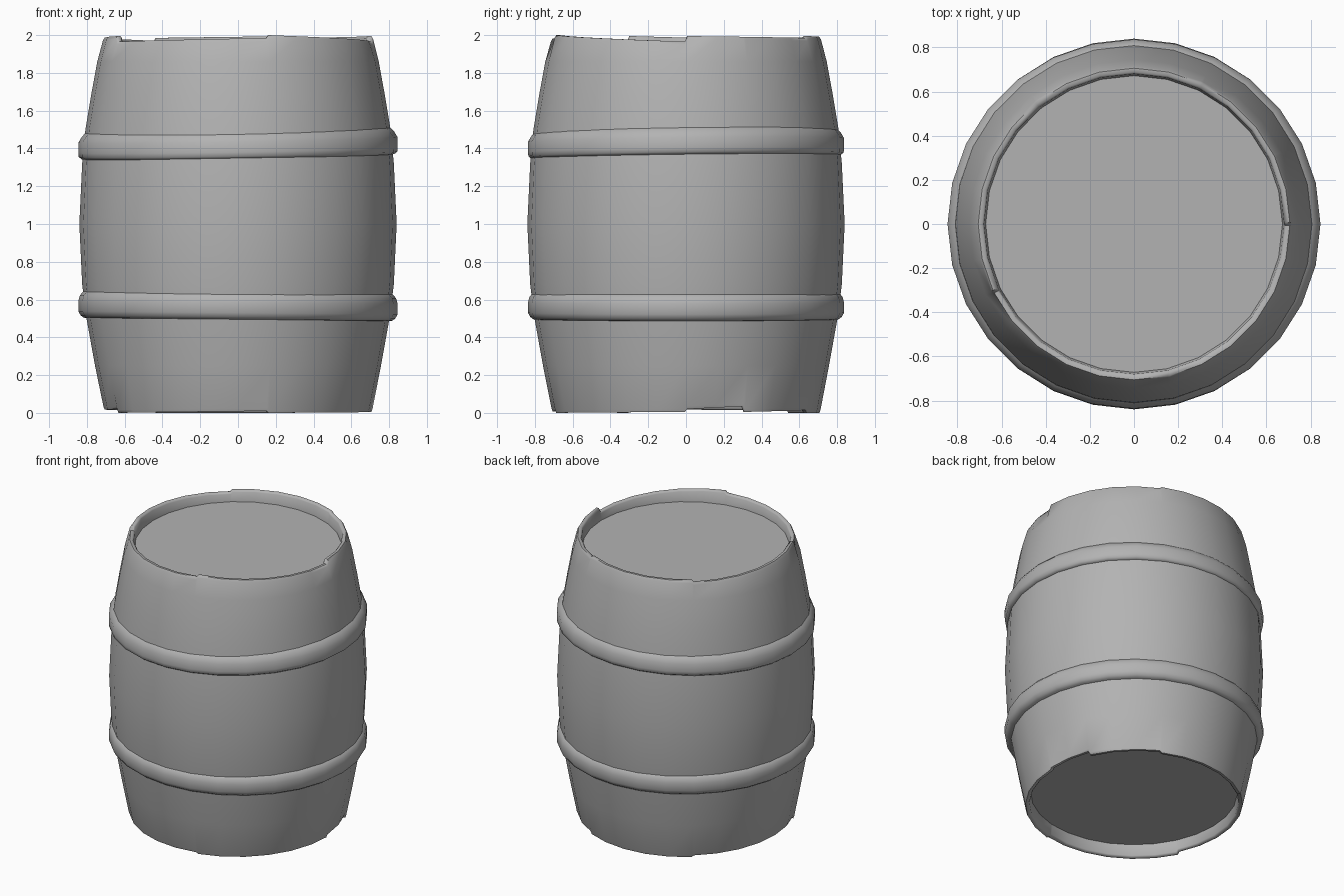
import bpy, bmesh
from math import cos, sin, radians

if "Cube" in bpy.data.objects:
    bpy.data.objects.remove(bpy.data.objects["Cube"])

SIDES = 28
STEP = 360 / SIDES

grey = bpy.data.materials.new("dark_grey")
grey.diffuse_color = (0.45, 0.45, 0.45, 1)
grey.use_nodes = True
grey.node_tree.nodes["Principled BSDF"].inputs["Base Color"].default_value = grey.diffuse_color


def make_object(name, bm, angle):
    bmesh.ops.recalc_face_normals(bm, faces=bm.faces[:])
    mesh = bpy.data.meshes.new(name)
    bm.to_mesh(mesh)
    bm.free()
    mesh.materials.append(grey)
    obj = bpy.data.objects.new(name, mesh)
    bpy.context.collection.objects.link(obj)
    bpy.ops.object.select_all(action='DESELECT')
    obj.select_set(True)
    bpy.context.view_layer.objects.active = obj
    bpy.ops.object.shade_smooth_by_angle(angle=radians(angle))
    return obj


def rim_height(steps, i):
    """Height of a worn edge at side i: straight ramps between sudden steps."""
    i %= SIDES
    ring = [(steps[-1][0] - SIDES,) + steps[-1][1:]] + steps + \
           [(steps[0][0] + SIDES,) + steps[0][1:]]
    for (i0, _, z0), (i1, z1, _) in zip(ring, ring[1:]):
        if i0 <= i < i1:
            return z0 + (z1 - z0) * (i - i0) / (i1 - i0)


def skin(bm, columns, closed):
    """Bridge neighbouring columns of vertices all the way round."""
    n = len(columns[0])
    for c, d in zip(columns, columns[1:] + columns[:1]):
        for k in range(n if closed else n - 1):
            m = (k + 1) % n
            bm.faces.new((c[k], d[k], d[m], c[m]))


# Worn steps of the two rims: side index, height before, height after
top_steps = [(0, 1.965, 1.995), (5, 1.985, 1.995), (10, 1.985, 1.97),
             (16, 1.995, 1.965), (22, 1.985, 2.0)]
base_steps = [(0, 0.005, 0.02), (2, 0.035, 0.005), (5, 0.015, 0.0),
              (10, 0.0, 0.012), (16, 0.02, 0.0), (22, 0.01, 0.0)]
stepped = {s[0] for s in top_steps + base_steps}
places = []                      # a stepped side gets two rim columns
for i in range(SIDES):
    places += [(i, -0.04), (i, 0.04)] if i in stepped else [(i, 0)]

# Barrel body with recessed lids
bm = bmesh.new()
columns = []
for i, d in places:
    zb, zt = rim_height(base_steps, i + d), rim_height(top_steps, i + d)
    profile = [(0.672, 0.09), (0.68, zb + 0.01), (0.688, zb), (0.706, zb),
               (0.712, zb + 0.015), (0.757, 0.25), (0.802, 0.5),
               (0.825, 0.68), (0.84, 1.0), (0.825, 1.32), (0.808, 1.5),
               (0.778, 1.68), (0.745, 1.86), (0.715, zt - 0.015),
               (0.706, zt), (0.688, zt), (0.68, zt - 0.01), (0.672, 1.91)]
    column = []
    for r, z in profile:
        on_wall = 0.2 < z < 1.9      # the wall itself is not split
        t = radians((i + (0 if on_wall else d)) * STEP)
        column.append(bm.verts.new((r * cos(t), r * sin(t), z)))
    columns.append(column)
skin(bm, columns, False)
bm.faces.new([c[0] for c in columns])
bm.faces.new([c[-1] for c in columns])
bmesh.ops.remove_doubles(bm, verts=bm.verts[:], dist=0.0005)
make_object("barrel_body", bm, 55)


# Slightly crooked, softly rounded hoops
def hoop(name, z, r_low, r_high, tilt_x, tilt_y):
    bm = bmesh.new()
    section = [(r_low - 0.03, -0.068), (r_low + 0.012, -0.064),
               (r_low + 0.028, -0.052), (0.845, -0.03), (0.845, 0.025),
               (r_high + 0.022, 0.055), (r_high + 0.004, 0.075),
               (r_high - 0.03, 0.09)]
    cols = []
    for i in range(SIDES):
        t = radians(i * STEP)
        cols.append([bm.verts.new((r * cos(t), r * sin(t) * 0.99,
                                   z + h + tilt_x * cos(t) + tilt_y * sin(t)))
                     for r, h in section])
    skin(bm, cols, True)
    make_object(name, bm, 85)


hoop("lower_hoop", 0.56, 0.805, 0.815, -0.008, 0.0)
hoop("upper_hoop", 1.42, 0.815, 0.805, 0.014, 0.01)
